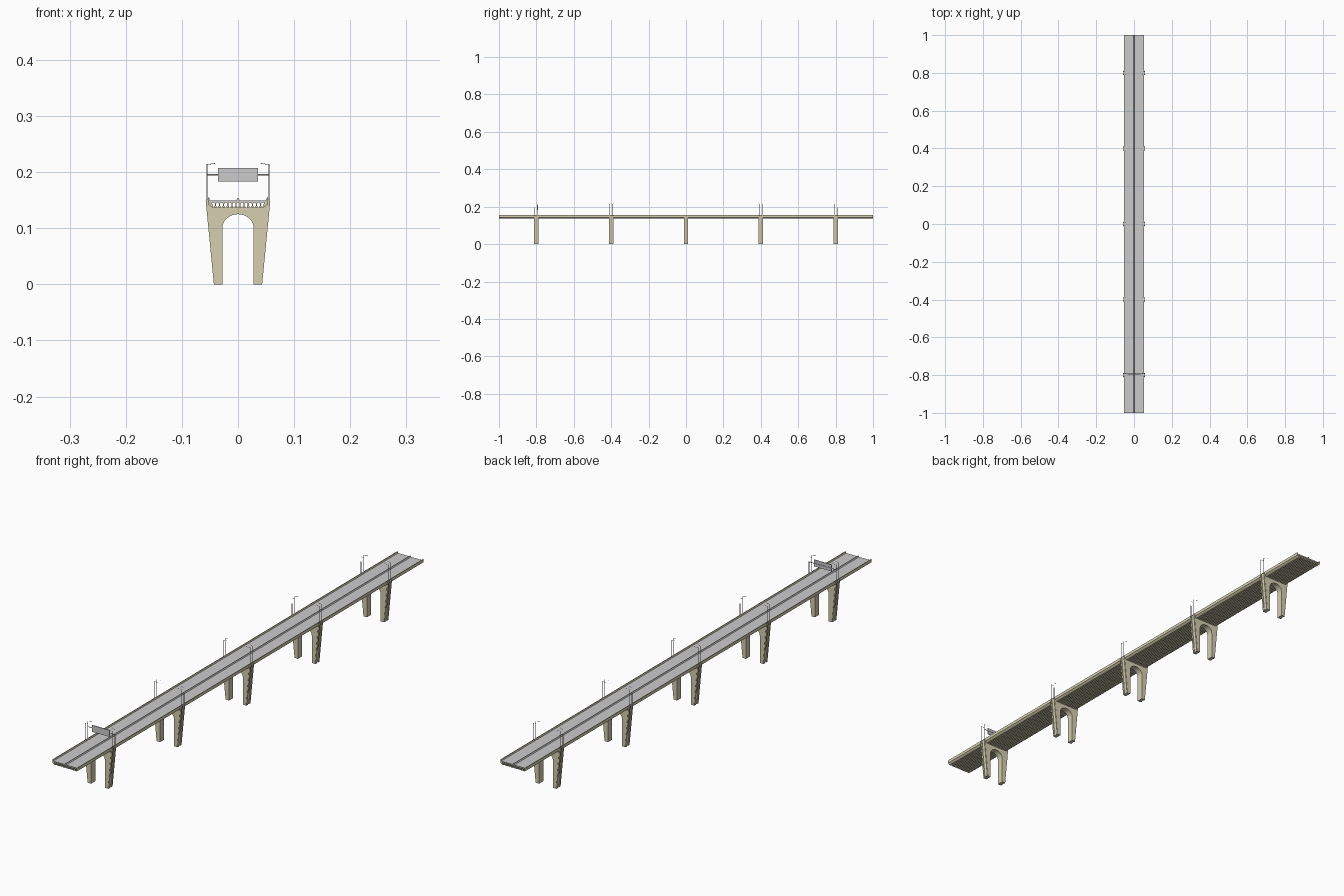
import bpy, bmesh, math
from mathutils import Vector

if "Cube" in bpy.data.objects:
    bpy.data.objects.remove(bpy.data.objects["Cube"])

stone = bpy.data.materials.new("stone")
stone.diffuse_color = (0.66, 0.62, 0.43, 1)
stone.use_nodes = True
stone.node_tree.nodes["Principled BSDF"].inputs["Base Color"].default_value = stone.diffuse_color


def finish(bm, name, mat=None):
    bmesh.ops.recalc_face_normals(bm, faces=bm.faces)
    me = bpy.data.meshes.new(name)
    bm.to_mesh(me)
    bm.free()
    ob = bpy.data.objects.new(name, me)
    bpy.context.collection.objects.link(ob)
    if mat:
        me.materials.append(mat)
    return ob


def prism(bm, pts, y0, y1):
    """Extrude an x-z outline along y."""
    f = bm.faces.new([bm.verts.new((x, y0, z)) for x, z in pts])
    ext = bmesh.ops.extrude_face_region(bm, geom=[f])["geom"]
    vs = [g for g in ext if isinstance(g, bmesh.types.BMVert)]
    bmesh.ops.translate(bm, verts=vs, vec=(0, y1 - y0, 0))


def rod(bm, a, b, r, r2=None, sides=6):
    a, b = Vector(a), Vector(b)
    d = b - a
    res = bmesh.ops.create_cone(bm, cap_ends=True, segments=sides, radius1=r,
                                radius2=r if r2 is None else r2, depth=d.length)
    for v in res["verts"]:
        v.co = d.to_track_quat('Z', 'Y') @ v.co + (a + b) / 2


def rect(x0, x1, z0, z1):
    return [(x0, z0), (x1, z0), (x1, z1), (x0, z1)]


def flip(pts):
    return [(-x, z) for x, z in pts]


# Road slab and central barrier
bm = bmesh.new()
prism(bm, rect(-0.0505, 0.0505, 0.1455, 0.149), -1, 1)
finish(bm, "road_slab")
bm = bmesh.new()
prism(bm, [(-0.003, 0.149), (0.003, 0.149), (0.001, 0.1535), (-0.001, 0.1535)], -1, 1)
finish(bm, "central_barrier")

# Sloped edge beams with parapets
edge = [(0.0435, 0.137), (0.046, 0.137), (0.0535, 0.143), (0.0535, 0.1545),
        (0.0515, 0.1545), (0.0500, 0.149), (0.0500, 0.1455), (0.047, 0.1455)]
bm = bmesh.new()
for p in (edge, flip(edge)):
    prism(bm, p, -1, 1)
finish(bm, "edge_parapets", stone)

# Row of I-shaped girders under the slab
half_i = [(0.0026, 0.137), (0.0026, 0.1385), (0.001, 0.140),
          (0.001, 0.1435), (0.0026, 0.1457)]
i_beam = half_i + flip(half_i)[::-1]
bm = bmesh.new()
for i in range(12):
    cx = (i - 5.5) * 0.0073
    prism(bm, [(x + cx, z) for x, z in i_beam], -1, 1)
finish(bm, "deck_girders", stone)

# Arched pier outline: tapered legs, round arch, raised shoulders
arch = [(0.028 * math.cos(a), 0.100 + 0.025 * math.sin(a))
        for a in (math.pi * i / 16 for i in range(17))]
pier = ([(0.041, 0), (0.0545, 0.150), (0.0525, 0.150), (0.0525, 0.1425), (0.046, 0.137),
         (-0.046, 0.137), (-0.0525, 0.1425), (-0.0525, 0.150), (-0.0545, 0.150),
         (-0.041, 0), (-0.028, 0)] + arch[::-1] + [(0.028, 0)])
rib = [(0.0405, 0), (0.043, 0), (0.0575, 0.148), (0.0565, 0.151), (0.0535, 0.151)]

for n, py in enumerate((-0.8, -0.4, 0, 0.4, 0.8), 1):
    bm = bmesh.new()
    prism(bm, pier, py - 0.012, py + 0.012)
    # Paired ribs leave a groove down each outer face
    for s in (-1, 1):
        for p in (rib, flip(rib)):
            ya, yb = sorted((py + s * 0.0045, py + s * 0.011))
            prism(bm, p, ya, yb)
    finish(bm, f"pier_{n}", stone)

    # Paired lamp posts with inward arms on each side
    bm = bmesh.new()
    for sx in (-1, 1):
        for sy in (-1, 1):
            x, y = sx * 0.0552, py + sy * 0.0078
            rod(bm, (x, y, 0.149), (x, y, 0.195), 0.001)
            rod(bm, (x, y, 0.195), (x, y, 0.214), 0.0007)
            rod(bm, (x, y, 0.2135), (x - sx * 0.015, y + sy * 0.003, 0.2155), 0.0005)
    finish(bm, f"lamp_posts_{n}")

# Sign gantry over the first pier
bm = bmesh.new()
rod(bm, (-0.0552, -0.7922, 0.195), (0.0552, -0.7922, 0.195), 0.0012, sides=8)
finish(bm, "gantry_bar")
bm = bmesh.new()
prism(bm, rect(-0.0355, 0.0355, 0.183, 0.207), -0.7965, -0.7935)
finish(bm, "sign_panel")
